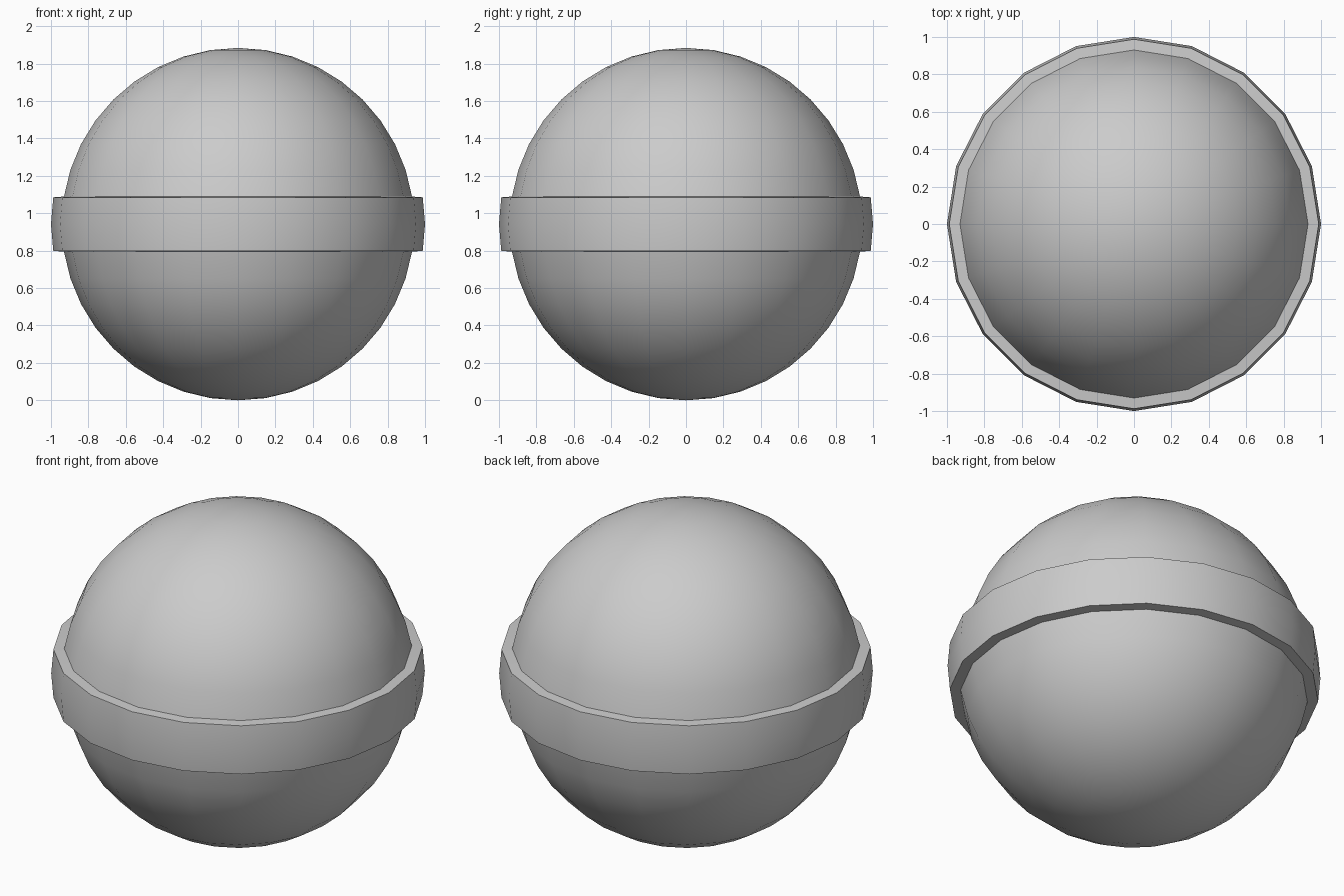
import bpy, bmesh, math

if "Cube" in bpy.data.objects:
    bpy.data.objects.remove(bpy.data.objects["Cube"])

R = 0.942        # ball radius
BAND = 1.0       # outer radius of the raised band
SIDES = 20

# Ball: UV sphere standing on the ground plane
bm = bmesh.new()
bmesh.ops.create_uvsphere(bm, u_segments=SIDES, v_segments=SIDES, radius=R)

# Equator band: extrude the two middle rows of faces outward
belt = [f for f in bm.faces if abs(f.calc_center_median().z) < R * math.sin(math.radians(9))]
ext = bmesh.ops.extrude_face_region(bm, geom=belt)
for v in (g for g in ext["geom"] if isinstance(g, bmesh.types.BMVert)):
    v.co.x *= BAND / R
    v.co.y *= BAND / R
    v.co.z *= 0.97

bmesh.ops.translate(bm, verts=bm.verts, vec=(0, 0, R))
bmesh.ops.recalc_face_normals(bm, faces=bm.faces)
mesh = bpy.data.meshes.new("banded_ball")
bm.to_mesh(mesh)
bm.free()
ball = bpy.data.objects.new("banded_ball", mesh)
bpy.context.collection.objects.link(ball)

# Smooth surface with crisp band rims
bpy.context.view_layer.objects.active = ball
ball.select_set(True)
bpy.ops.object.shade_smooth_by_angle(angle=math.radians(35))
